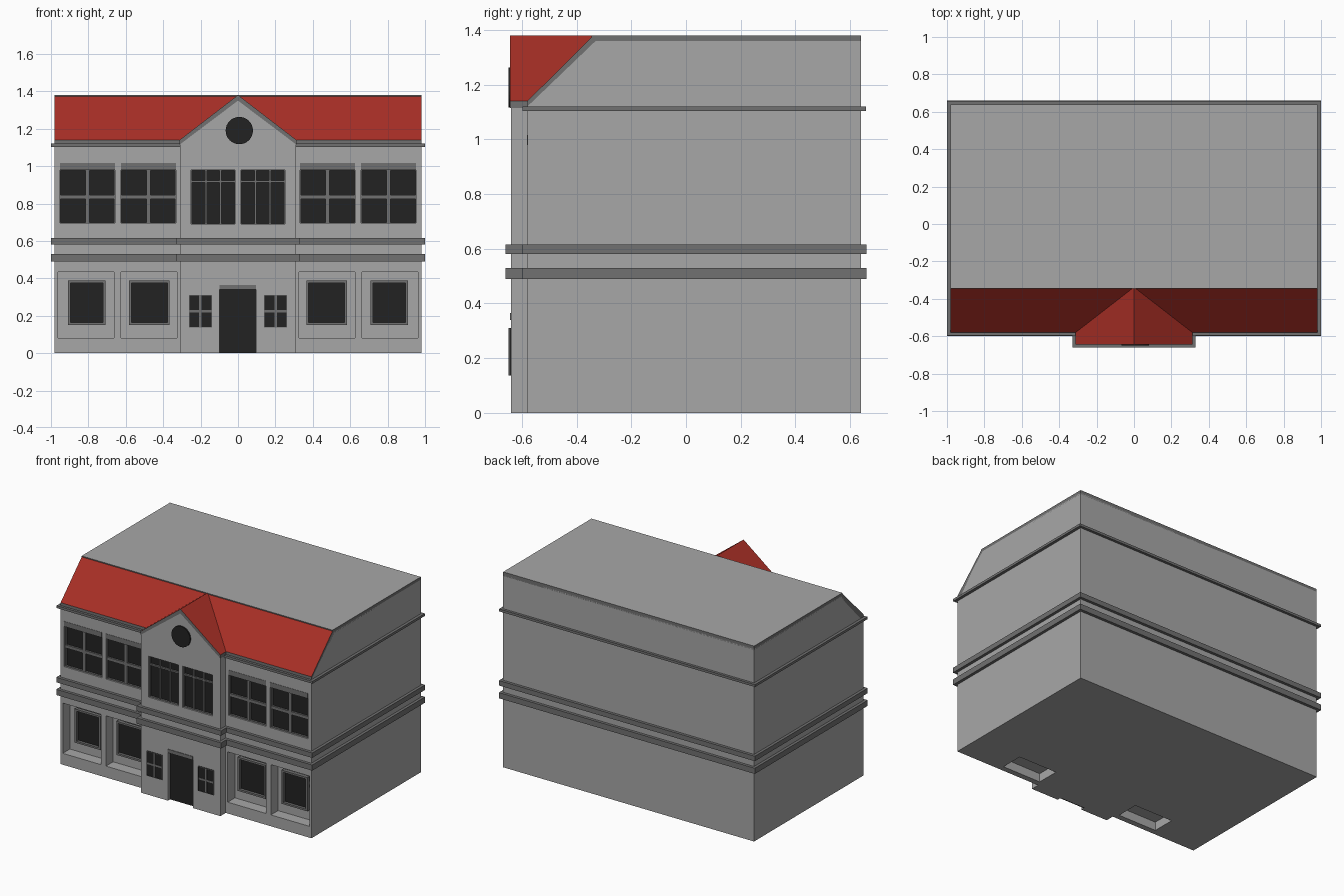
import bpy, bmesh

if "Cube" in bpy.data.objects:
    bpy.data.objects.remove(bpy.data.objects["Cube"])

def material(name, r, g, b):
    m = bpy.data.materials.new(name)
    m.diffuse_color = (r, g, b, 1)
    m.use_nodes = True
    m.node_tree.nodes["Principled BSDF"].inputs["Base Color"].default_value = m.diffuse_color
    return m

WALL = material("wall_grey", 0.39, 0.39, 0.39)
TRIM = material("trim_grey", 0.165, 0.165, 0.165)
RED = material("roof_red", 0.39, 0.028, 0.019)
DARK = material("glass_dark", 0.016, 0.016, 0.016)

def make(name, bm, *mats):
    bmesh.ops.recalc_face_normals(bm, faces=bm.faces)
    me = bpy.data.meshes.new(name)
    bm.to_mesh(me)
    bm.free()
    for m in mats:
        me.materials.append(m)
    ob = bpy.data.objects.new(name, me)
    bpy.context.collection.objects.link(ob)
    return ob

def add_box(bm, x0, x1, y0, y1, z0, z1):
    vs = bmesh.ops.create_cube(bm, size=1)["verts"]
    for v in vs:
        v.co = (x1 if v.co.x > 0 else x0, y1 if v.co.y > 0 else y0, z1 if v.co.z > 0 else z0)

def boxes(name, mat, items):
    bm = bmesh.new()
    for b in items:
        add_box(bm, *b)
    return make(name, bm, mat)

def prism(name, pts, axis, a, b, *mats):
    """Extrude a (horizontal, z) profile along x or y."""
    bm = bmesh.new()
    co = (lambda h, z: (a, h, z)) if axis == "x" else (lambda h, z: (h, a, z))
    f = bm.faces.new([bm.verts.new(co(h, z)) for h, z in pts])
    ext = bmesh.ops.extrude_face_region(bm, geom=[f])["geom"]
    for v in ext:
        if isinstance(v, bmesh.types.BMVert):
            setattr(v.co, axis, b)
    return make(name, bm, *mats)

def cut(ob, items):
    """Carve boxes out of an object and keep the result."""
    cutter = boxes("cutter", WALL, items)
    mod = ob.modifiers.new("cut", "BOOLEAN")
    mod.operation, mod.solver, mod.object = "DIFFERENCE", "EXACT", cutter
    dg = bpy.context.evaluated_depsgraph_get()
    me = bpy.data.meshes.new_from_object(ob.evaluated_get(dg))
    ob.modifiers.clear()
    ob.data = me
    bpy.data.objects.remove(cutter)

def window(name, x0, x1, z0, z1, y, depth, frame, vbars, hbars, bar):
    """Glass plate at y with an optional frame and glazing bars in front."""
    boxes(name + "_glass", DARK, [(x0, x1, y - 0.006, y + 0.002, z0, z1)])
    f, yf = frame, y - depth
    parts = []
    if f:
        parts += [(x0, x0 + f, yf, y, z0, z1), (x1 - f, x1, yf, y, z0, z1),
                  (x0 + f, x1 - f, yf, y, z0, z0 + f), (x0 + f, x1 - f, yf, y, z1 - f, z1)]
    parts += [(x - bar / 2, x + bar / 2, yf, y, z0 + f, z1 - f) for x in vbars]
    parts += [(x0 + f, x1 - f, yf + 0.001, y, z - bar / 2, z + bar / 2) for z in hbars]
    if parts:
        boxes(name + "_frame", TRIM, parts)

FRONT, BAY, BACK = -0.58, -0.64, 0.64

# Main block and central gabled bay
body = prism("main_body", [(FRONT, 0), (BACK, 0), (BACK, 1.36), (-0.33, 1.36), (FRONT, 1.12)],
             "x", -0.98, 0.98, WALL)
bay = prism("central_bay", [(-0.31, 0), (0.31, 0), (0.31, 1.12), (0, 1.36), (-0.31, 1.12)],
            "y", BAY, -0.5, WALL)

# Openings: ground panels, upper windows, hollows under the inner panels
panels = [(0.663, 0.963), (0.326, 0.626)]
uppers = [(0.658, 0.952), (0.332, 0.626)]
def mirror(a, b, s):
    return (a, b) if s > 0 else (-b, -a)
holes = []
for s in (-1, 1):
    holes += [(*mirror(a, b, s), -0.7, -0.50, 0.08, 0.435) for a, b in panels]
    holes += [(*mirror(a, b, s), -0.7, -0.55, 0.695, 1.016) for a, b in uppers]
    holes.append((*mirror(0.33, 0.63, s), -0.54, -0.38, -0.1, 0.06))
cut(body, holes)
bay_holes = [(-0.10, 0.097, -0.7, -0.61, -0.1, 0.34)]
for s in (-1, 1):
    bay_holes.append((*mirror(0.016, 0.25, s), -0.7, -0.61, 0.69, 0.98))
cut(bay, bay_holes)

# Windows on both sides
for s, side in ((-1, "left"), (1, "right")):
    for i, (a, b) in enumerate([(0.708, 0.909), (0.365, 0.583)]):
        x0, x1 = mirror(a, b, s)
        window(f"{side}_ground_window_{i}", x0, x1, 0.15, 0.388, -0.50, 0.025, 0.013, [], [], 0)
    for i, (a, b) in enumerate(uppers):
        x0, x1 = mirror(a, b, s)
        window(f"{side}_upper_window_{i}", x0, x1, 0.695, 0.98, -0.55, 0.02, 0.004,
               [(x0 + x1) / 2], [0.835], 0.022)
        boxes(f"{side}_lintel_{i}", TRIM, [(x0, x1, FRONT - 0.002, -0.55, 0.98, 1.016)])
    x0, x1 = mirror(0.016, 0.25, s)
    w = (x1 - x0) / 3
    window(f"{side}_bay_window", x0, x1, 0.69, 0.98, -0.61, 0.02, 0.003,
           [x0 + w, x0 + 1.5 * w + w / 2], [0.917], 0.011)
    x0, x1 = mirror(0.14, 0.262, s)
    window(f"{side}_door_sidelight", x0, x1, 0.137, 0.31, BAY + 0.001, 0.009, 0.003,
           [(x0 + x1) / 2], [0.225], 0.013)

# Door, its lintel and the round gable window
boxes("door", DARK, [(-0.10, 0.097, -0.616, -0.608, 0, 0.34)])
boxes("door_lintel", TRIM, [(-0.10, 0.097, BAY - 0.004, -0.61, 0.34, 0.365)])
bm = bmesh.new()
bmesh.ops.create_cone(bm, cap_ends=True, segments=32, radius1=0.073, radius2=0.073, depth=0.009)
for v in bm.verts:
    v.co = (v.co.x + 0.007, BAY - 0.0045 + v.co.z, v.co.y + 1.19)
make("round_window", bm, DARK)

# Bands around the whole building and the upper cornice
for name, z0, z1 in (("lower_band", 0.49, 0.53), ("upper_band", 0.58, 0.615)):
    boxes(name + "_main", TRIM, [(-1, 1, -0.60, 0.66, z0, z1)])
    boxes(name + "_bay", TRIM, [(-0.33, 0.33, -0.66, -0.59, z0, z1)])
boxes("cornice", TRIM, [(-1, 1, -0.597, 0.658, 1.103, 1.12)])

# Roof shell: red front slope, grey flat top, trim edges
roof = prism("main_roof", [(FRONT, 1.115), (FRONT, 1.14), (-0.345, 1.373), (-0.345, 1.38),
                           (BACK, 1.38), (BACK, 1.35), (-0.33, 1.35), (-0.555, 1.115)],
             "x", -0.98, 0.98, TRIM, RED, WALL)
gable = prism("gable_roof", [(-0.312, 1.115), (-0.312, 1.14), (0, 1.38), (0.312, 1.14),
                             (0.312, 1.115), (0, 1.35)],
              "y", BAY - 0.003, -0.342, TRIM, RED)
for ob in (roof, gable):
    for p in ob.data.polygons:
        if p.normal.z > 0.99:
            p.material_index = 2
        elif p.normal.z > 0.3:
            p.material_index = 1
